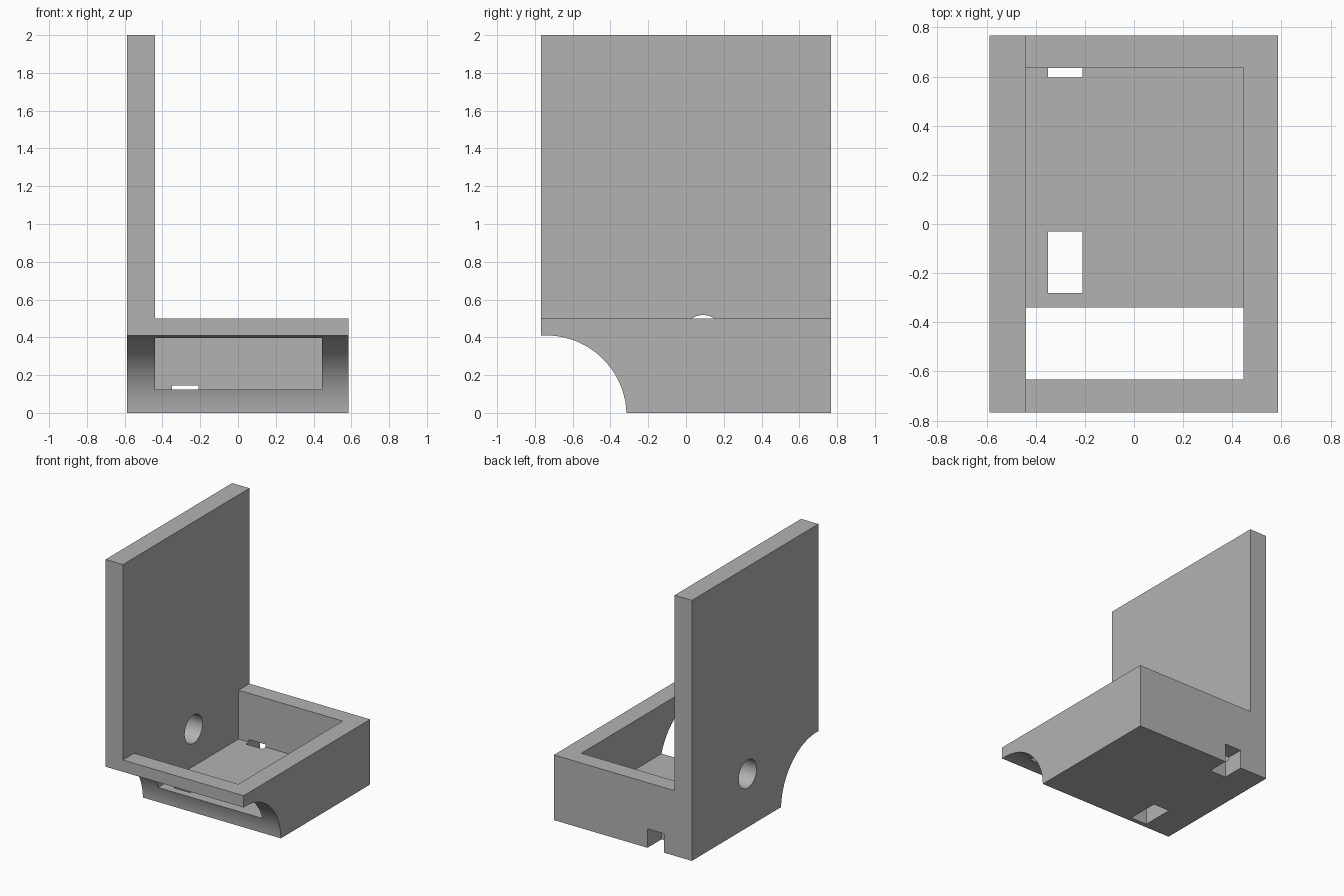
import bpy
import bmesh
import math

if "Cube" in bpy.data.objects:
    bpy.data.objects.remove(bpy.data.objects["Cube"], do_unlink=True)

grey = bpy.data.materials.new("plain grey")
grey.use_nodes = True
colour = (0.45, 0.45, 0.45, 1)
grey.diffuse_color = colour
grey.node_tree.nodes["Principled BSDF"].inputs["Base Color"].default_value = colour


def prism(name, profile, start, end, axis="y"):
    """Extrude a profile along y (points are x, z) or along x (points are y, z)."""
    bm = bmesh.new()

    def place(a, b, d):
        return (a, d, b) if axis == "y" else (d, a, b)

    near = [bm.verts.new(place(a, b, start)) for a, b in profile]
    far = [bm.verts.new(place(a, b, end)) for a, b in profile]
    bm.faces.new(near)
    bm.faces.new(far)
    for i in range(len(profile)):
        j = (i + 1) % len(profile)
        bm.faces.new((near[i], near[j], far[j], far[i]))
    bmesh.ops.recalc_face_normals(bm, faces=bm.faces)
    mesh = bpy.data.meshes.new(name)
    bm.to_mesh(mesh)
    bm.free()
    mesh.materials.append(grey)
    obj = bpy.data.objects.new(name, mesh)
    bpy.context.collection.objects.link(obj)
    return obj


def box(name, x0, x1, y0, y1, z0, z1):
    return prism(name, [(x0, z0), (x1, z0), (x1, z1), (x0, z1)], y0, y1)


def circle(cy, cz, r, sides):
    steps = [2 * math.pi * i / sides for i in range(sides)]
    return [(cy + r * math.cos(t), cz + r * math.sin(t)) for t in steps]


# Main dimensions
left, right, half_depth = -0.587, 0.585, 0.767
wall_x, rim_z, floor_z = -0.44, 0.5, 0.125

# L-shaped body: tall side wall and tray block
bracket = prism("tray_with_side_wall", [
    (left, 0), (right, 0), (right, rim_z), (wall_x, rim_z),
    (wall_x, 2), (left, 2)], -half_depth, half_depth)

cutters = [
    # open tray pocket
    box("tray_pocket", wall_x, 0.445, -0.632, 0.635, floor_z, 0.7),
    # rounded cove under the front
    prism("front_cove", circle(-0.74, -0.015, 0.425, 128), -0.8, 0.8, "x"),
    # round hole through the side wall
    prism("wall_hole", circle(0.09, 0.41, 0.108, 64), -0.8, -0.3, "x"),
    # slot in the floor
    box("floor_slot", -0.35, -0.21, -0.28, -0.03, -0.1, 0.2),
    # notch through the floor and back wall
    box("back_notch", -0.35, -0.21, 0.597, 0.9, -0.1, 0.145),
]

bpy.ops.object.select_all(action="DESELECT")
bpy.context.view_layer.objects.active = bracket
bracket.select_set(True)
for cutter in cutters:
    cutter.hide_render = True
    mod = bracket.modifiers.new(cutter.name, "BOOLEAN")
    mod.operation = "DIFFERENCE"
    mod.solver = "EXACT"
    mod.object = cutter
    bpy.ops.object.modifier_apply(modifier=mod.name)
    bpy.data.objects.remove(cutter, do_unlink=True)

# Smooth the curved cuts, keep the edges crisp
bpy.ops.object.shade_smooth_by_angle(angle=math.radians(30))
